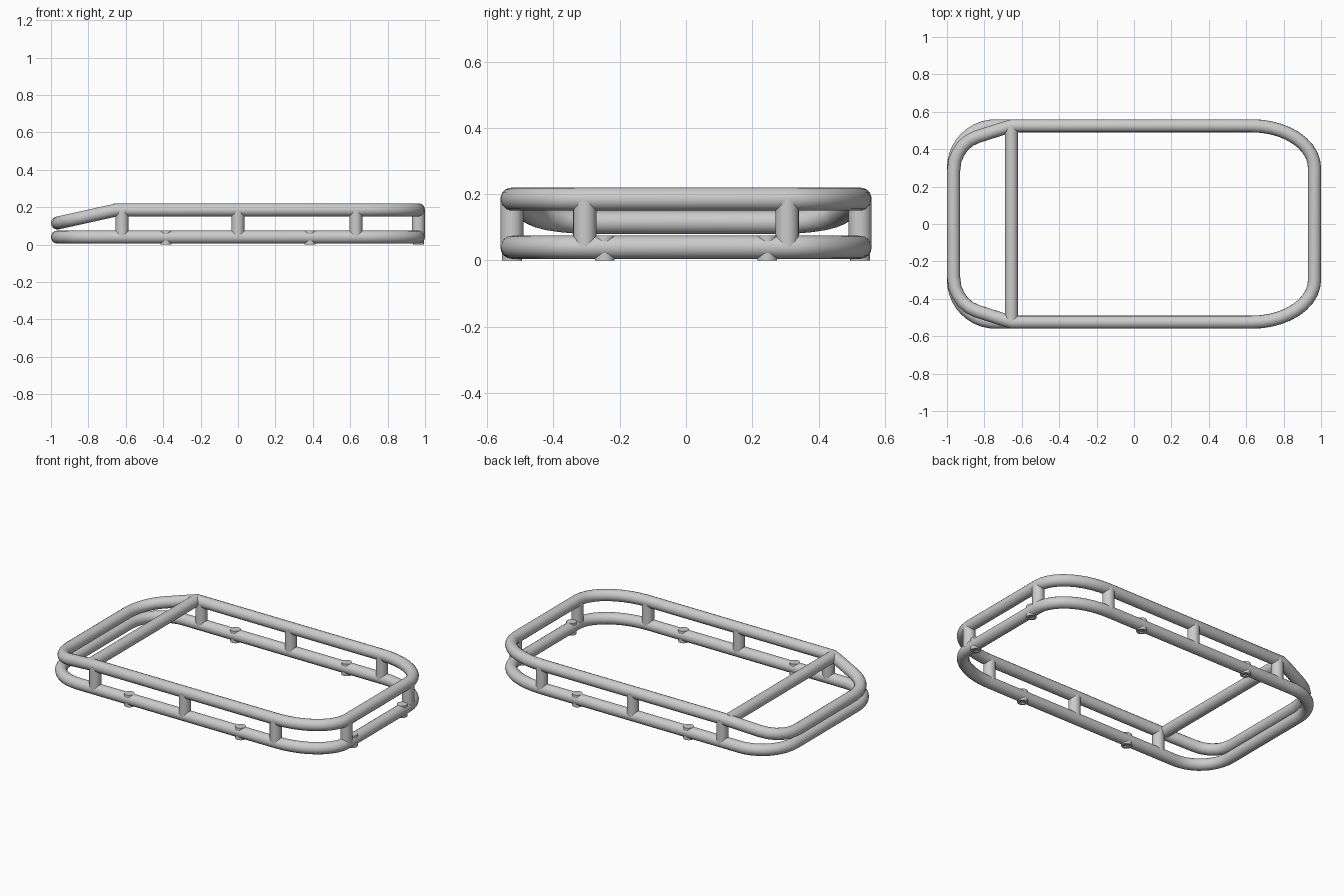
import bpy, bmesh
from math import sin, cos, pi
from mathutils import Vector

if "Cube" in bpy.data.objects:
    bpy.data.objects.remove(bpy.data.objects["Cube"])

R = 0.035            # tube radius
Z_LOW, Z_TOP = 0.04, 0.185
SX, SY = 0.965, 0.525  # tube centreline half extents


def smooth(ob):
    bpy.ops.object.select_all(action='DESELECT')
    bpy.context.view_layer.objects.active = ob
    ob.select_set(True)
    bpy.ops.object.shade_smooth_by_angle(angle=0.7)


def tube_loop(name, pts):
    cu = bpy.data.curves.new(name, 'CURVE')
    cu.dimensions = '3D'
    cu.bevel_depth = R
    cu.bevel_resolution = 6
    sp = cu.splines.new('POLY')
    sp.points.add(len(pts) - 1)
    for p, c in zip(sp.points, pts):
        p.co = (*c, 1)
    sp.use_cyclic_u = True
    ob = bpy.data.objects.new(name, cu)
    bpy.context.collection.objects.link(ob)
    bpy.ops.object.select_all(action='DESELECT')
    bpy.context.view_layer.objects.active = ob
    ob.select_set(True)
    bpy.ops.object.convert(target='MESH')
    smooth(bpy.context.object)


def rod(name, a, b, r=R):
    a, b = Vector(a), Vector(b)
    bpy.ops.mesh.primitive_cylinder_add(vertices=24, radius=r, depth=(b - a).length,
                                        location=(a + b) / 2)
    ob = bpy.context.object
    ob.name = name
    ob.rotation_euler = (b - a).to_track_quat('Z', 'Y').to_euler()
    smooth(ob)


def corner(x0, y1, n=10):
    """Elliptical quarter from (x0, y1) round to the end of the rack."""
    end = SX if x0 > 0 else -SX
    return [(x0 + (end - x0) * sin(t), 0.3 + (y1 - 0.3) * cos(t))
            for t in (i * pi / 2 / n for i in range(n + 1))]


def mirrored(half):
    return half + [(x, -y) for x, y in reversed(half)]


# Rails: half outline from the nose to the tail, then mirrored across y
tail = corner(0.63, SY)
low = corner(-0.74, SY)[::-1] + tail
nose = [(-0.965, 0.28), (-0.957, 0.34), (-0.94, 0.38), (-0.915, 0.417),
        (-0.88, 0.447), (-0.84, 0.466), (-0.69, 0.514), (-0.65, SY)]
top = nose + tail

tube_loop("lower_rail", [(x, y, Z_LOW) for x, y in mirrored(low)])
tube_loop("upper_rail", [(x, y, Z_TOP + min(0, (x + 0.65) * 0.222))
                         for x, y in mirrored(top)])

# Upright posts between the rails
posts = [(x, s * SY) for x in (-0.62, 0, 0.63) for s in (-1, 1)]
posts += [(SX, -0.305), (SX, 0.305)]
for x, y in posts:
    rod("upright_post", (x, y, Z_LOW), (x, y, Z_TOP))

# Cross bar at the bend of the upper rail
rod("cross_bar", (-0.655, -SY, Z_TOP), (-0.655, SY, Z_TOP))


# Mounting sleeves: short hollow studs through the lower rail
def sleeve(x, y):
    bm = bmesh.new()
    prof = [(0.016, 0.012), (0.016, 0), (0.03, 0), (0.03, 0.075), (0.0, 0.075)]
    vs = [bm.verts.new((r, 0, z)) for r, z in [(0, 0.012)] + prof]
    es = [bm.edges.new(p) for p in zip(vs, vs[1:])]
    bmesh.ops.spin(bm, geom=vs + es, cent=(0, 0, 0), axis=(0, 0, 1),
                   angle=2 * pi, steps=20)
    bmesh.ops.remove_doubles(bm, verts=bm.verts, dist=1e-4)
    bmesh.ops.recalc_face_normals(bm, faces=bm.faces)
    me = bpy.data.meshes.new("mounting_sleeve")
    bm.to_mesh(me)
    bm.free()
    ob = bpy.data.objects.new("mounting_sleeve", me)
    ob.location = (x, y, 0)
    bpy.context.collection.objects.link(ob)
    smooth(ob)


for s in (-1, 1):
    sleeve(-0.385, s * SY)
    sleeve(0.385, s * SY)
    sleeve(SX, s * 0.245)
